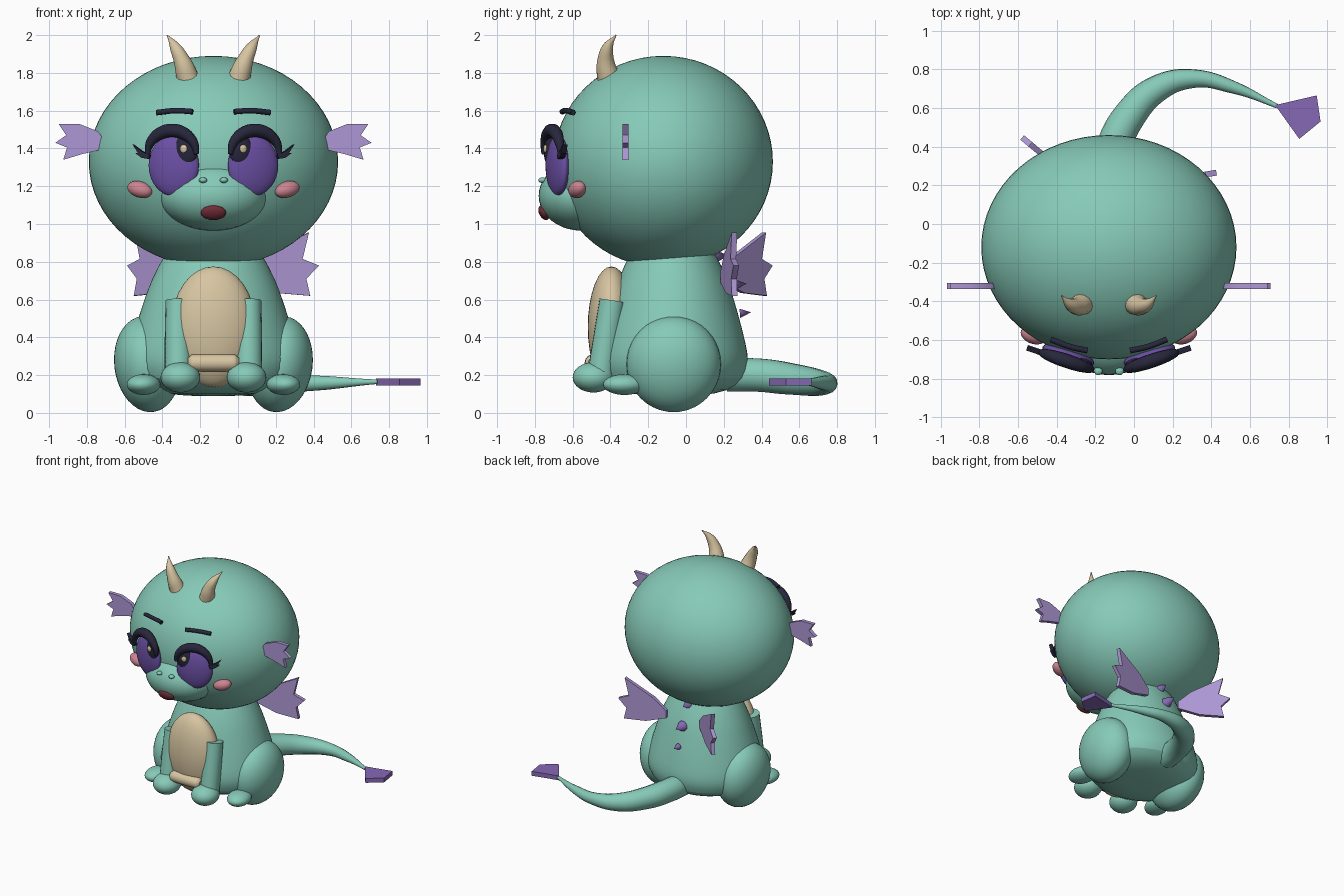
import bpy, bmesh
from math import radians, sin, cos, pi
from mathutils import Vector

if "Cube" in bpy.data.objects:
    bpy.data.objects.remove(bpy.data.objects["Cube"])

AX = -0.13          # x of the symmetry axis
parts = []


def material(name, r, g, b):
    m = bpy.data.materials.new(name)
    m.use_nodes = True
    m.diffuse_color = (r, g, b, 1)
    m.node_tree.nodes["Principled BSDF"].inputs["Base Color"].default_value = (r, g, b, 1)
    return m


TEAL = material("teal_skin", .24, .59, .475)
TAN = material("tan_horn", .68, .56, .36)
LILAC = material("lilac_fin", .42, .31, .66)
PURPLE = material("purple_spike", .24, .14, .46)
IRIS = material("violet_iris", .15, .08, .38)
DARK = material("dark_lash", .02, .02, .045)
PINK = material("pink_cheek", .60, .23, .28)
RED = material("dark_red_mouth", .16, .025, .04)


def finish(ob, name, mat):
    ob.name = name
    ob.data.materials.clear()
    ob.data.materials.append(mat)
    parts.append(ob)
    return ob


def add_mesh(bm, name, mat):
    me = bpy.data.meshes.new(name)
    bmesh.ops.recalc_face_normals(bm, faces=bm.faces)
    bm.to_mesh(me)
    bm.free()
    ob = bpy.data.objects.new(name, me)
    bpy.context.collection.objects.link(ob)
    return finish(ob, name, mat)


def ball(name, mat, loc, radii, rot=(0, 0, 0), seg=32):
    bm = bmesh.new()
    bmesh.ops.create_uvsphere(bm, u_segments=seg, v_segments=seg // 2, radius=1)
    ob = add_mesh(bm, name, mat)
    ob.location, ob.scale = loc, radii
    ob.rotation_euler = [radians(a) for a in rot]
    return ob


def side_ball(name, s, mat, off, y, z, radii, rot=(0, 0, 0), seg=32):
    return ball(name, mat, (AX + s * off, y, z), radii, (rot[0], s * rot[1], s * rot[2]), seg)


def tube(name, mat, pts, radii):
    cu = bpy.data.curves.new(name, 'CURVE')
    cu.dimensions = '3D'
    cu.bevel_depth, cu.bevel_resolution, cu.resolution_u = 1, 5, 8
    cu.use_fill_caps = True
    sp = cu.splines.new('BEZIER')
    sp.radius_interpolation = 'CARDINAL'
    sp.bezier_points.add(len(pts) - 1)
    for bp, p, r in zip(sp.bezier_points, pts, radii):
        bp.co, bp.radius = p, r
        bp.handle_left_type = bp.handle_right_type = 'AUTO'
    ob = bpy.data.objects.new(name, cu)
    bpy.context.collection.objects.link(ob)
    bpy.ops.object.select_all(action='DESELECT')
    ob.select_set(True)
    bpy.context.view_layer.objects.active = ob
    bpy.ops.object.convert(target='MESH')
    return finish(bpy.context.view_layer.objects.active, name, mat)


def plate(name, mat, outline, thick, loc=(0, 0, 0), rot=(0, 0, 0), s=1):
    bm = bmesh.new()
    face = bm.faces.new([bm.verts.new((s * u, -thick / 2, v)) for u, v in outline])
    ext = bmesh.ops.extrude_face_region(bm, geom=[face])["geom"]
    bmesh.ops.translate(bm, vec=(0, thick, 0), verts=[v for v in ext if isinstance(v, bmesh.types.BMVert)])
    ob = add_mesh(bm, name, mat)
    ob.location = loc
    ob.rotation_euler = [radians(a) for a in rot]
    return ob


# Pear-shaped body, turned from a profile
bm = bmesh.new()
profile = [(0, .09), (.15, .09), (.3, .115), (.39, .18), (.405, .28), (.39, .36),
           (.355, .5), (.325, .6), (.295, .7), (.225, .85), (.16, .95), (0, .97)]
ring = [bm.verts.new((r, 0, z)) for r, z in profile]
edges = [bm.edges.new(e) for e in zip(ring, ring[1:])]
bmesh.ops.spin(bm, geom=ring + edges, cent=(0, 0, 0), axis=(0, 0, 1), angle=2 * pi, steps=32)
bmesh.ops.remove_doubles(bm, verts=bm.verts, dist=.0005)
body = add_mesh(bm, "body", TEAL)
body.location, body.scale = (AX, -.07, 0), (1.13, 1, 1)
body.modifiers.new("smooth", 'SUBSURF').levels = 1

# Belly and its roll
ball("belly", TAN, (AX, -.395, .455), (.225, .125, .32))
tube("belly_roll", TAN, [(AX + x, -.49, .265) for x in (-.135, -.115, .115, .135)],
     [.028, .044, .044, .028])

# Head and snout
ball("head", TEAL, (AX, -.12, 1.33), (.66, .58, .56), seg=64)
ball("snout", TEAL, (AX, -.555, 1.15), (.285, .225, .185), seg=40)
ball("snout_bridge", TEAL, (AX, -.62, 1.2), (.14, .135, .11))
ball("mouth", RED, (AX, -.752, 1.06), (.067, .026, .042), (28, 0, 0))

# Tail and tail fin
tube("tail", TEAL,
     [(AX, .22, .2), (-.11, .38, .2), (-.03, .55, .18), (.12, .7, .16),
      (.31, .752, .157), (.52, .705, .16), (.74, .61, .165)],
     [.09, .09, .085, .07, .048, .032, .012])
plate("tail_fin", PURPLE, [(.73, .615), (.945, .665), (.965, .53), (.855, .44)], .036,
      (0, 0, .163), (-90, 0, 0))

# Spikes down the back
for i, (y, z, r, h) in enumerate([(.18, .83, .045, .09), (.275, .68, .042, .09), (.315, .53, .024, .06)]):
    bm = bmesh.new()
    bmesh.ops.create_cone(bm, cap_ends=True, segments=16, radius1=r, radius2=0, depth=h)
    spike = add_mesh(bm, f"back_spike_{i + 1}", PURPLE)
    spike.location, spike.rotation_euler = (AX, y, z), (radians(-85), 0, 0)

ear = [(.58, 1.445), (.61, 1.49), (.71, 1.53), (.82, 1.53), (.78, 1.47), (.837, 1.43),
       (.775, 1.405), (.795, 1.34), (.695, 1.37), (.61, 1.39)]
wing = [(.1, .69), (.264, .635), (.447, .62), (.426, .71), (.494, .78),
        (.406, .815), (.44, .955), (.2, .835), (.1, .75)]
flick = [(.12, .05), (.165, .07), (.215, .105), (.185, .06), (.2, .06), (.165, .035), (.13, .03)]
YAW = radians(18.5)


def eye_point(s, u, v, d):
    """Point on the eye plane: u outward, v up, d forward."""
    return Vector((AX + s * (.21 + u * cos(YAW) + d * sin(YAW)),
                   -.68 + u * sin(YAW) - d * cos(YAW), 1.315 + v))


for s, tag in ((1, "left_"), (-1, "right_")):
    # Legs and feet
    side_ball(tag + "haunch", s, TEAL, .35, -.065, .258, (.175, .25, .255), (0, 7, 0), 40)
    side_ball(tag + "hind_foot", s, TEAL, .37, -.325, .15, (.088, .115, .055), (0, 0, 12))
    tube(tag + "arm", TEAL, [(AX + s * .185, -.39, .595), (AX + s * .187, -.42, .4),
                             (AX + s * .185, -.45, .2)], [.069, .071, .073])
    side_ball(tag + "front_paw", s, TEAL, .175, -.49, .188, (.105, .11, .08))

    # Horns
    tube(tag + "horn", TAN,
         [(AX + s * o, y, z) for o, y, z in
          ((.135, -.41, 1.77), (.165, -.425, 1.86), (.205, -.412, 1.94), (.245, -.37, 2.0))],
         [.06, .046, .028, .003])

    # Ears and wings
    plate(tag + "ear_fin", LILAC, ear, .03, (AX, -.32, 0), s=s)
    loc, yaw = ((-.06, .18, 0), 10) if s > 0 else ((-.2, .13, 0), -40)
    plate(tag + "wing", LILAC, wing, .03, loc, (0, 0, yaw), s)

    # Eyes
    turn = (0, 0, s * 18.5)
    ball(tag + "iris", IRIS, eye_point(s, 0, -.005, 0), (.14, .048, .162), turn)
    ball(tag + "pupil", DARK, eye_point(s, -.07, .07, .014), (.065, .033, .085), turn)
    ball(tag + "eye_glint", TAN, eye_point(s, -.07, .083, .044), (.02, .01, .022), turn, 16)
    angles = [pi * k / 8 for k in range(9)]
    tube(tag + "upper_lash", DARK,
         [eye_point(s, .137 * cos(a), .055 + .125 * sin(a), .03) for a in angles],
         [.014 + .022 * sin(a) for a in angles])
    plate(tag + "lash_flick", DARK, flick, .03, eye_point(s, 0, 0, .03), turn, s)

    # Brows, cheeks, nostrils
    tube(tag + "brow", DARK, [(AX + s * o, y, z) for o, y, z in
                              ((.11, -.655, 1.595), (.2, -.635, 1.6), (.3, -.597, 1.59))], [.015] * 3)
    side_ball(tag + "cheek", s, PINK, .39, -.575, 1.183, (.07, .045, .043), (0, -15, 20))
    side_ball(tag + "nostril", s, TEAL, .055, -.76, 1.232, (.022, .022, .015), seg=16)

# Smooth shading with crisp edges
bpy.ops.object.select_all(action='DESELECT')
for ob in parts:
    ob.select_set(True)
bpy.context.view_layer.objects.active = parts[0]
bpy.ops.object.shade_smooth_by_angle(angle=radians(35))
